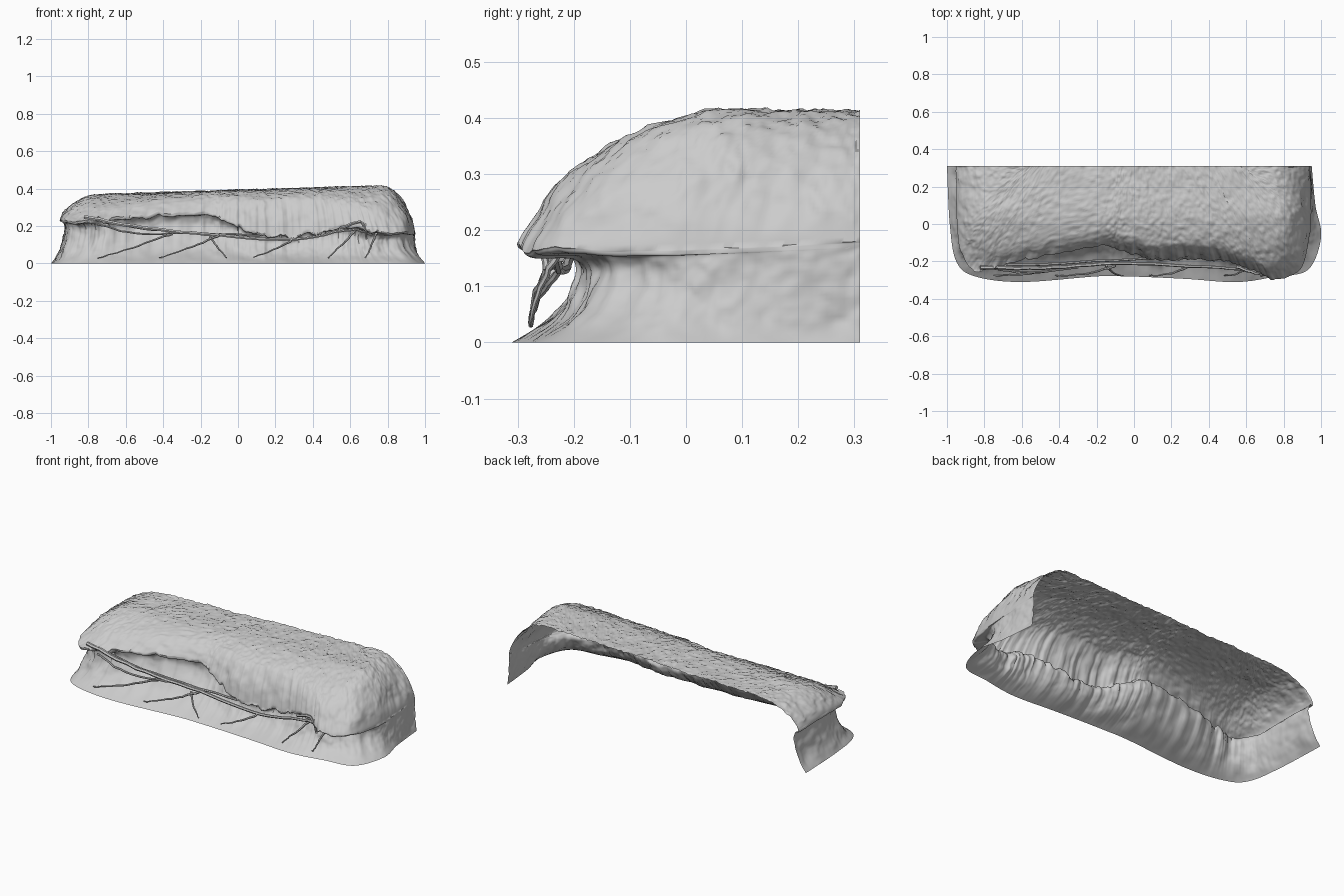
import bpy, bmesh, random
from mathutils import Vector, noise

if "Cube" in bpy.data.objects:
    bpy.data.objects.remove(bpy.data.objects["Cube"])

random.seed(4)

# Stations round the U-shaped bank: foot x, foot y, lip x, lip y, lip z, undercut depth
STATIONS = [
    (-1.0, .31, -.95, .31, .24, .03), (-.985, 0, -.945, 0, .24, .03),
    (-.95, -.20, -.92, -.17, .225, .05), (-.85, -.28, -.83, -.25, .225, .09),
    (-.6, -.31, -.62, -.20, .25, .08),
    (-.2, -.28, -.2, -.12, .275, .05), (-.05, -.28, -.07, -.14, .24, .05),
    (.1, -.285, .1, -.19, .165, .05), (.3, -.295, .3, -.19, .15, .05),
    (.5, -.31, .5, -.20, .19, .05), (.62, -.305, .64, -.25, .20, .08),
    (.76, -.28, .76, -.295, .17, .13), (.93, -.245, .89, -.24, .165, .11),
    (1.0, -.07, .94, -.05, .165, .025), (.97, .1, .945, .1, .17, .005),
    (.95, .31, .94, .31, .18, 0)]


def catmull(pts, i, t):
    """Smoothly interpolate tuples between pts[i] and pts[i + 1]."""
    a, b = pts[max(i - 1, 0)], pts[i]
    c, d = pts[i + 1], pts[min(i + 2, len(pts) - 1)]
    return [.5 * (2 * q + (r - p) * t + (2 * p - 5 * q + 4 * r - s) * t * t
                  + (3 * q - p - 3 * r + s) * t ** 3)
            for p, q, r, s in zip(a, b, c, d)]


def rough(p, freq, seed=0):
    return noise.fractal(Vector(p) * freq + Vector((seed, seed, seed)), 0.9, 2.0, 4)


def smoothstep(x, a, b):
    t = min(1, max(0, (x - a) / (b - a)))
    return t * t * (3 - 2 * t)


def section(st):
    """One strip of the bank from foot, into the undercut, over the lip to the back edge."""
    fx, fy, lx, ly, lz, dep = st
    front = smoothstep(-ly, -.05, .15)
    ragged = front * (1 if lx < .75 else .4)
    ly += .018 * rough((lx, 0, 8), 16) * ragged
    foot, lip = Vector((fx, fy, 0)), Vector((lx, ly, 0))
    spine = Vector((lx * .6, .31, 0))
    lz += .024 * rough((lx, 0, 1), 15) * ragged
    inward = (spine - lip).normalized()
    dep = max(0, dep + .010 * rough((lx, ly, 3), 8) * front)
    recess = lip + inward * dep
    prof = [foot, foot.lerp(recess, .5), foot.lerp(recess, .82), recess,
            lip + inward * dep * .75, lip + inward * .12 * dep, lip]
    zs = [0, lz * .22, lz * .48, lz * .76, lz * .93, lz * .94, lz]
    ctrl = [(p.x, p.y, z) for p, z in zip(prof, zs)]
    out = []
    # wall and undercut
    for i in range(len(ctrl) - 1):
        for k in range(6):
            p = Vector(catmull(ctrl, i, k / 6))
            fade = min(1, p.z / .04) * min(1, max(0, lz - p.z) / .03 + .3)
            q = p - inward * .013 * rough(p, 9) * fade
            if p.y > .305:
                q.y = p.y
            q.z = max(0, q.z)
            out.append(q)
    # domed turf: common crest height that falls towards the front
    length = (spine - lip).length
    width = .10 + .16 * smoothstep(abs(lx), .75, .94)
    n = 60
    for k in range(n + 1):
        t = (k / n) ** 1.4
        p = lip.lerp(spine, t)
        s = min(1, t * length / width)
        f = (1 - (1 - s) ** 2.2) ** .72
        h = .391 + .031 * p.x - 1.15 * max(0, .1 - p.y) ** 2
        p.z = lz + (h - lz) * f
        a = min(1, t * 8)
        p.z += a * (.005 * rough((p.x, p.y, 0), 9) + .006 * rough((p.x, p.y, 5), 40))
        if p.y < .305:
            p -= inward * (1 - s) * .016 * rough(p, 10, 2) * min(1, t * 20)
        out.append(p)
    return out


# Earth bank shell, open at the back and below
STEPS = 26
bm = bmesh.new()
cols = []
for i in range(len(STATIONS) - 1):
    last = i == len(STATIONS) - 2
    for k in range(STEPS + (1 if last else 0)):
        cols.append([bm.verts.new(p) for p in section(catmull(STATIONS, i, k / STEPS))])
for a, b in zip(cols, cols[1:]):
    for j in range(len(a) - 1):
        bm.faces.new((a[j], b[j], b[j + 1], a[j + 1]))
bmesh.ops.remove_doubles(bm, verts=bm.verts, dist=.0002)
bmesh.ops.recalc_face_normals(bm, faces=bm.faces)
mesh = bpy.data.meshes.new("earth_bank")
bm.to_mesh(mesh)
bm.free()
bank = bpy.data.objects.new("earth_bank", mesh)
bpy.context.collection.objects.link(bank)
roots = []


def root(name, pts, r0, r1):
    """Tapered, slightly wandering root tube."""
    cu = bpy.data.curves.new(name, 'CURVE')
    cu.dimensions = '3D'
    cu.bevel_depth = 1
    cu.bevel_resolution = 1
    cu.use_fill_caps = True
    path = [catmull(pts, i, k / 6) for i in range(len(pts) - 1) for k in range(6)]
    path.append(pts[-1])
    sp = cu.splines.new('POLY')
    sp.points.add(len(path) - 1)
    for i, p in enumerate(path):
        x, y, z = (c + random.uniform(-.003, .003) for c in p)
        sp.points[i].co = (x, y, max(.004, z), 1)
        sp.points[i].radius = r0 + (r1 - r0) * i / (len(path) - 1)
    ob = bpy.data.objects.new(name, cu)
    bpy.context.collection.objects.link(ob)
    roots.append(ob)


# Long roots running along the undercut
root("main_root", [(-.82, -.23, .25), (-.5, -.235, .19), (-.1, -.21, .15),
                   (.3, -.225, .13), (.6, -.24, .18), (.72, -.22, .15)], .011, .006)
root("upper_root", [(-.78, -.22, .24), (-.4, -.21, .175), (.12, -.18, .15)], .008, .006)
root("lower_root", [(-.75, -.24, .21), (-.55, -.26, .16), (-.3, -.235, .165)], .006, .005)
root("end_root", [(.55, -.23, .19), (.66, -.265, .22), (.69, -.25, .13)], .009, .006)

# Branches bowing forward from the long roots down to the ground: start x, start z, end x
for i, (x0, z0, x1) in enumerate([(-.35, .16, -.75), (-.1, .15, -.42), (-.15, .14, -.06),
                                  (.3, .13, .08), (.62, .17, .48), (.74, .16, .68)]):
    root(f"branch_root_{i + 1}",
         [(x0, -.225, z0), (x0 + (x1 - x0) * .45, -.262, z0 * .6), (x1, -.278, .03)], .007, .003)

# Turn roots into meshes and shade everything
bpy.ops.object.select_all(action='DESELECT')
for ob in roots:
    ob.select_set(True)
bpy.context.view_layer.objects.active = roots[0]
bpy.ops.object.convert(target='MESH')
bank.select_set(True)
bpy.context.view_layer.objects.active = bank
bpy.ops.object.shade_smooth_by_angle(angle=.9)
